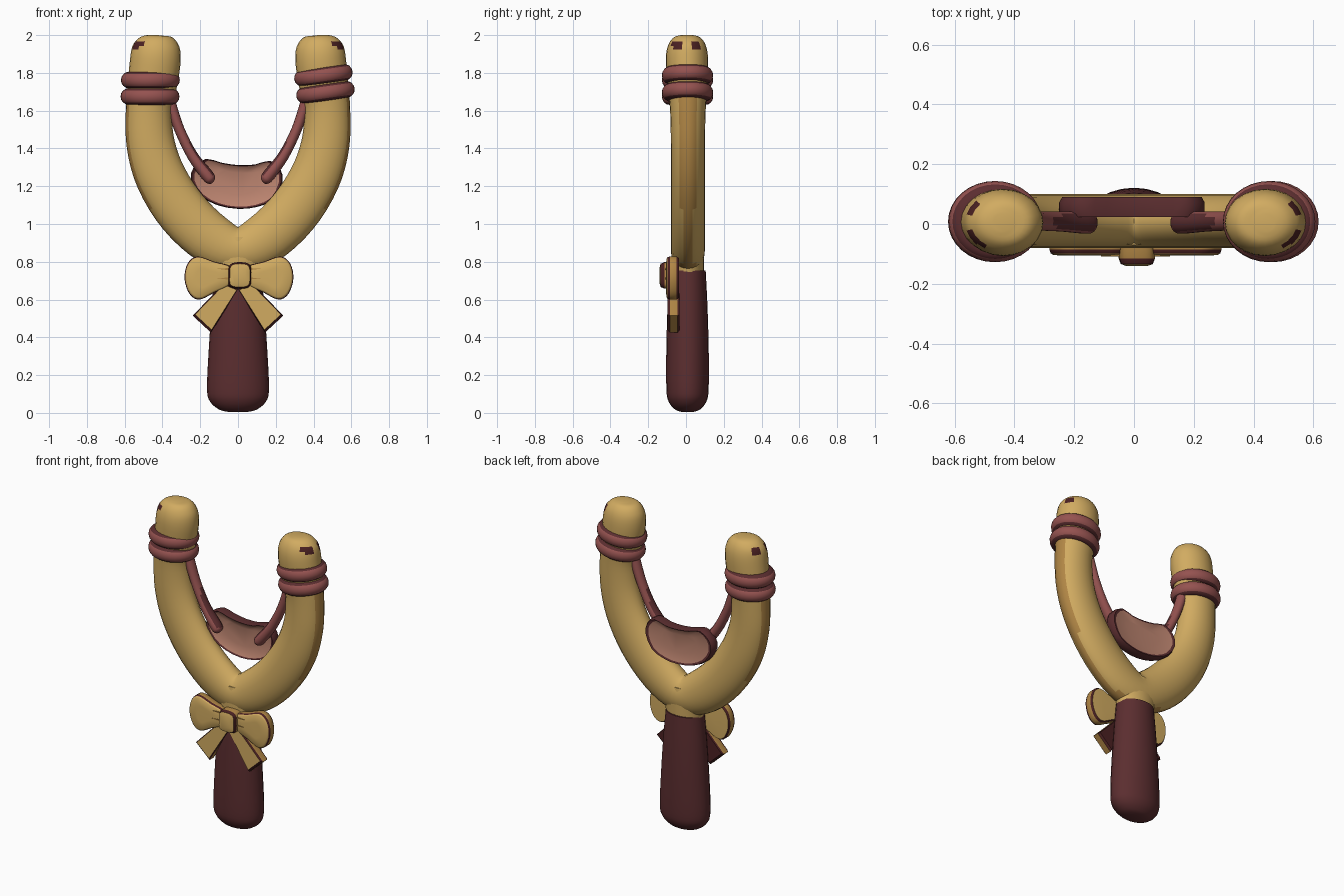
import bpy, bmesh, math
from mathutils import Vector

cube = bpy.data.objects.get("Cube")
if cube:
    bpy.data.objects.remove(cube)


def material(name, rgb):
    m = bpy.data.materials.new(name)
    m.use_nodes = True
    m.diffuse_color = (*rgb, 1)
    node = m.node_tree.nodes["Principled BSDF"]
    node.inputs["Base Color"].default_value = (*rgb, 1)
    node.inputs["Roughness"].default_value = 0.8
    return m


GOLD = material("golden wood", (0.64, 0.41, 0.12))
TAN = material("brown wood edge", (0.44, 0.24, 0.06))
MAROON = material("maroon grip", (0.105, 0.027, 0.029))
DARK = material("dark trim", (0.07, 0.015, 0.016))
BAND = material("rose rubber", (0.30, 0.085, 0.08))
PINK = material("pink leather", (0.50, 0.23, 0.16))


def spline(rows, steps, closed=False):
    """Catmull-Rom resampling of equal-length tuples."""
    rows = [Vector(r) for r in rows]
    n, out = len(rows), []
    pick = (lambda i: rows[i % n]) if closed else (lambda i: rows[max(0, min(n - 1, i))])
    for i in range(n if closed else n - 1):
        a, b, c, d = (pick(i + k) for k in (-1, 0, 1, 2))
        for s in range(steps):
            t = s / steps
            out.append(0.5 * (2 * b + (c - a) * t + (2 * a - 5 * b + 4 * c - d) * t * t
                              + (3 * b - a - 3 * c + d) * t ** 3))
    return out if closed else out + [rows[-1]]


def finish(bm, name, mats, angle=40):
    bmesh.ops.recalc_face_normals(bm, faces=bm.faces)
    mesh = bpy.data.meshes.new(name)
    bm.to_mesh(mesh)
    bm.free()
    ob = bpy.data.objects.new(name, mesh)
    bpy.context.collection.objects.link(ob)
    for m in mats:
        mesh.materials.append(m)
    smooth(ob, angle)
    return ob


def smooth(ob, angle=40):
    bpy.ops.object.select_all(action="DESELECT")
    ob.select_set(True)
    bpy.context.view_layer.objects.active = ob
    bpy.ops.object.shade_smooth_by_angle(angle=math.radians(angle))


def paint(ob, rule):
    for p in ob.data.polygons:
        p.material_index = rule(p.center, p.normal)


def bridge(bm, r1, r2, index=0):
    n = len(r1)
    for i in range(n):
        f = bm.faces.new((r1[i], r1[(i + 1) % n], r2[(i + 1) % n], r2[i]))
        f.material_index = index


def tube(name, rows, mats, steps=4, sides=24):
    """Oval loft along a path in the xz plane; rows are x, y, z, half width, half depth."""
    path = spline(rows, steps)
    bm = bmesh.new()
    rings = []
    for i, r in enumerate(path):
        t = path[min(i + 1, len(path) - 1)] - path[max(i - 1, 0)]
        across = Vector((t[2], 0, -t[0])).normalized() * r[3]
        ring = []
        for k in range(sides):
            a = math.tau * k / sides
            co = Vector(r[:3]) + across * math.cos(a) + Vector((0, r[4] * math.sin(a), 0))
            ring.append(bm.verts.new(co))
        if rings:
            bridge(bm, rings[-1], ring)
        rings.append(ring)
    bm.faces.new(rings[0])
    bm.faces.new(rings[-1])
    return finish(bm, name, mats)


def slab(name, outline, rings, mats, side=1, shift=0.0, steps=4):
    """Cushioned plate in the xz plane; rings are scale, y and the colour leading to them."""
    pts = spline(outline, steps, True) if steps else [Vector(p) for p in outline]
    mid = sum(pts, Vector((0, 0))) / len(pts)
    bm = bmesh.new()
    prev = None
    for scale, y, index in rings:
        ring = []
        for p in pts:
            q = mid + (p - mid) * scale
            ring.append(bm.verts.new((q.x * side + shift, y, q.y)))
        if prev:
            bridge(bm, prev, ring, index)
        else:
            bm.faces.new(ring).material_index = index
        prev = ring
    bm.faces.new(prev).material_index = rings[-1][2]
    return finish(bm, name, mats)


# Forked frame: one arm profile, mirrored into a continuous U
arm = [(0.44, 0.005, 2.0, 0.03, 0.03), (0.44, 0.005, 1.988, 0.085, 0.07),
       (0.438, 0.005, 1.945, 0.122, 0.1), (0.437, 0.005, 1.87, 0.134, 0.112),
       (0.455, 0.008, 1.73, 0.13, 0.105), (0.472, 0.01, 1.6, 0.122, 0.094),
       (0.462, 0.01, 1.42, 0.128, 0.09), (0.405, 0.01, 1.24, 0.135, 0.09),
       (0.29, 0.01, 1.06, 0.138, 0.09), (0.14, 0.01, 0.92, 0.135, 0.09)]
left_half = [(-x, y, z, w, d) for x, y, z, w, d in arm]
fork = tube("forked_frame", left_half + [(0, 0.01, 0.862, 0.122, 0.09)] + arm[::-1],
            [GOLD, TAN, DARK])


def fork_rule(c, n):
    if 1.925 < c.z < 1.968 and abs(c.x) > 0.49 and 0.025 < abs(c.y) < 0.075:
        return 2
    outward = Vector((c.x, 0, min(0, c.z - 1.45))).normalized()
    return 1 if c.z < 1.75 and n.dot(outward) > 0.84 else 0


paint(fork, fork_rule)
tube("neck", [(0, 0.01, 0.7, 0.115, 0.083), (0, 0.01, 0.78, 0.13, 0.085),
              (0, 0.01, 0.88, 0.16, 0.085), (0, 0.01, 0.93, 0.11, 0.08)], [GOLD])

# Grip with rounded end
tube("handle", [(0, 0.008, 0.005, 0.05, 0.03), (0, 0.008, 0.018, 0.1, 0.066),
                (0, 0.008, 0.06, 0.148, 0.1), (0, 0.008, 0.13, 0.164, 0.112),
                (0, 0.008, 0.35, 0.154, 0.112), (0, 0.008, 0.58, 0.138, 0.105),
                (0, 0.008, 0.755, 0.122, 0.096)], [MAROON])

# Wrapped rubber rings on both arms
for label, x, z, tilt in (("right_lower", -0.466, 1.675, 0), ("right_upper", -0.464, 1.762, 0),
                          ("left_lower", 0.463, 1.697, -8), ("left_upper", 0.452, 1.787, -8)):
    bpy.ops.mesh.primitive_torus_add(major_segments=32, minor_segments=16, major_radius=0.112,
                                     minor_radius=0.044, location=(x, 0.008, z),
                                     rotation=(0, math.radians(tilt), 0))
    ring = bpy.context.object
    ring.name = label + "_ring"
    ring.scale.y = 0.87
    ring.data.materials.append(BAND)
    ring.data.materials.append(MAROON)
    paint(ring, lambda c, n: int(abs(n.z) > 0.72))
    smooth(ring)

# Pouch with dark rim
kidney = [(-0.17, 1.345), (-0.09, 1.325), (0, 1.312), (0.09, 1.315), (0.17, 1.335),
          (0.225, 1.29), (0.235, 1.22), (0.19, 1.13), (0.1, 1.09), (0, 1.08),
          (-0.11, 1.1), (-0.2, 1.15), (-0.25, 1.23), (-0.235, 1.3)]
slab("pouch", kidney, [(0.5, 0.043, 0), (0.92, 0.03, 0), (0.97, 0.024, 1), (1, 0.04, 1),
                       (1, 0.072, 1), (0.96, 0.09, 1), (0.89, 0.086, 1), (0.5, 0.075, 0)],
     [PINK, MAROON], steps=2)

# Straps from the rings to the pouch
for label, s in (("left", 1), ("right", -1)):
    strap = tube(label + "_strap", [(s * 0.365, 0.01, 1.66, 0.03, 0.035),
                                    (s * 0.31, 0.01, 1.5, 0.027, 0.033),
                                    (s * 0.24, 0.008, 1.36, 0.029, 0.034),
                                    (s * 0.16, 0.005, 1.255, 0.033, 0.038),
                                    (s * 0.14, 0.005, 1.23, 0.025, 0.03),
                                    (s * 0.132, 0.005, 1.222, 0.01, 0.012)],
                 [BAND, MAROON], sides=14)
    paint(strap, lambda c, n: int(n.z > 0.4))

# Bow: loops, creases, tails and knot
cushion = [(0.45, -0.106, 0), (0.88, -0.104, 0), (0.96, -0.098, 0), (1, -0.085, 2),
           (1, -0.05, 1), (0.93, -0.038, 2), (0.5, -0.036, 0)]
loop = [(0.04, 0.685), (0.04, 0.77), (0.13, 0.8), (0.22, 0.828), (0.272, 0.79),
        (0.288, 0.71), (0.262, 0.63), (0.21, 0.6), (0.13, 0.637)]
tail = [(-0.005, 0.66), (0.07, 0.69), (0.24, 0.515), (0.143, 0.425)]
tail_rings = [(0.9, -0.098, 0), (1, -0.086, 2), (1, -0.045, 1), (0.92, -0.035, 2)]
for label, s in (("left", 1), ("right", -1)):
    slab(label + "_bow_loop", loop, cushion, [GOLD, TAN, DARK], s, 0.005)
    slab(label + "_bow_tail", tail, tail_rings, [GOLD, TAN, DARK], s, 0.0, 0)
    for z in (0.705, 0.755):
        slab(label + "_bow_crease", [(0.05, z), (0.05, z + 0.012), (0.115, z + 0.008)],
             [(1, -0.109, 0), (1, -0.102, 0)], [TAN], s, 0.005, 0)
knot = [(-0.045, 0.67), (-0.05, 0.73), (-0.042, 0.785), (0.01, 0.798), (0.062, 0.785),
        (0.07, 0.73), (0.062, 0.67), (0.01, 0.658)]
slab("bow_knot", knot, [(0.6, -0.14, 0), (0.88, -0.134, 0), (1, -0.115, 2),
                        (1, -0.06, 1), (0.8, -0.05, 1)], [GOLD, TAN, DARK])
